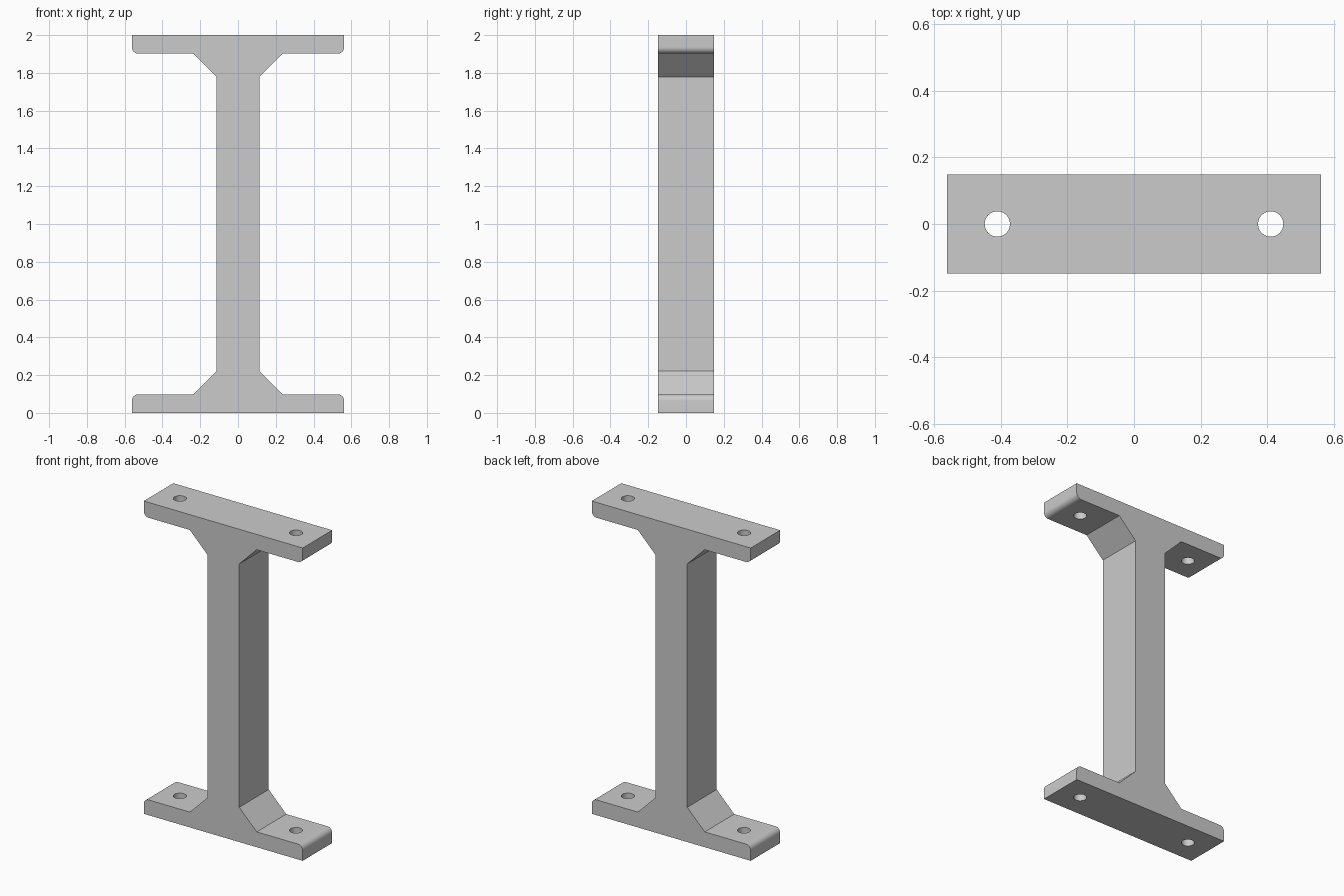
import bpy, bmesh, math

cube = bpy.data.objects.get("Cube")
if cube:
    bpy.data.objects.remove(cube, do_unlink=True)

HALF_W, HALF_D, HEIGHT = 0.562, 0.149, 2.0
FLANGE, WEB, GUSSET_X, GUSSET_Z = 0.098, 0.113, 0.237, 0.222
FILLET, HOLE_X, HOLE_R = 0.034, 0.411, 0.038

grey = bpy.data.materials.new("light_grey")
grey.use_nodes = True
grey.diffuse_color = (0.6, 0.6, 0.6, 1)
grey.node_tree.nodes["Principled BSDF"].inputs["Base Color"].default_value = (0.6, 0.6, 0.6, 1)

# Quarter of the outline: foot corner, rounded flange tip, gusset, web
quarter = [(HALF_W, 0)]
for i in range(9):
    a = math.radians(90 * i / 8)
    quarter.append((HALF_W - FILLET + FILLET * math.cos(a),
                    FLANGE - FILLET + FILLET * math.sin(a)))
quarter += [(GUSSET_X, FLANGE), (WEB, GUSSET_Z)]

# Mirror upward, then sideways, to close the outline
right = quarter + [(x, HEIGHT - z) for x, z in reversed(quarter)]
outline = right + [(-x, z) for x, z in reversed(right)]

# Extrude the outline through the depth
bm = bmesh.new()
face = bm.faces.new([bm.verts.new((x, -HALF_D, z)) for x, z in outline])
result = bmesh.ops.extrude_face_region(bm, geom=[face])
back = [v for v in result["geom"] if isinstance(v, bmesh.types.BMVert)]
bmesh.ops.translate(bm, verts=back, vec=(0, 2 * HALF_D, 0))
bmesh.ops.recalc_face_normals(bm, faces=bm.faces)
mesh = bpy.data.meshes.new("column_bracket")
bm.to_mesh(mesh)
bm.free()
mesh.materials.append(grey)
bracket = bpy.data.objects.new("column_bracket", mesh)
bpy.context.collection.objects.link(bracket)
bpy.context.view_layer.objects.active = bracket

# Bolt holes through both flanges
for side in (-1, 1):
    bpy.ops.mesh.primitive_cylinder_add(vertices=48, radius=HOLE_R, depth=HEIGHT + 0.2,
                                        location=(side * HOLE_X, 0, HEIGHT / 2))
    cutter = bpy.context.object
    cutter.name = "bolt_hole_cutter"
    cutter.hide_render = True
    cutter.data.materials.append(grey)
    bpy.context.view_layer.objects.active = bracket
    cut = bracket.modifiers.new("bolt_hole", 'BOOLEAN')
    cut.operation = 'DIFFERENCE'
    cut.solver = 'EXACT'
    cut.object = cutter
    bpy.ops.object.modifier_apply(modifier=cut.name)
    bpy.data.objects.remove(cutter, do_unlink=True)

# Smooth the fillets and holes, keep the other edges sharp
bpy.ops.object.select_all(action='DESELECT')
bracket.select_set(True)
bpy.context.view_layer.objects.active = bracket
bpy.ops.object.shade_smooth_by_angle(angle=math.radians(30))
